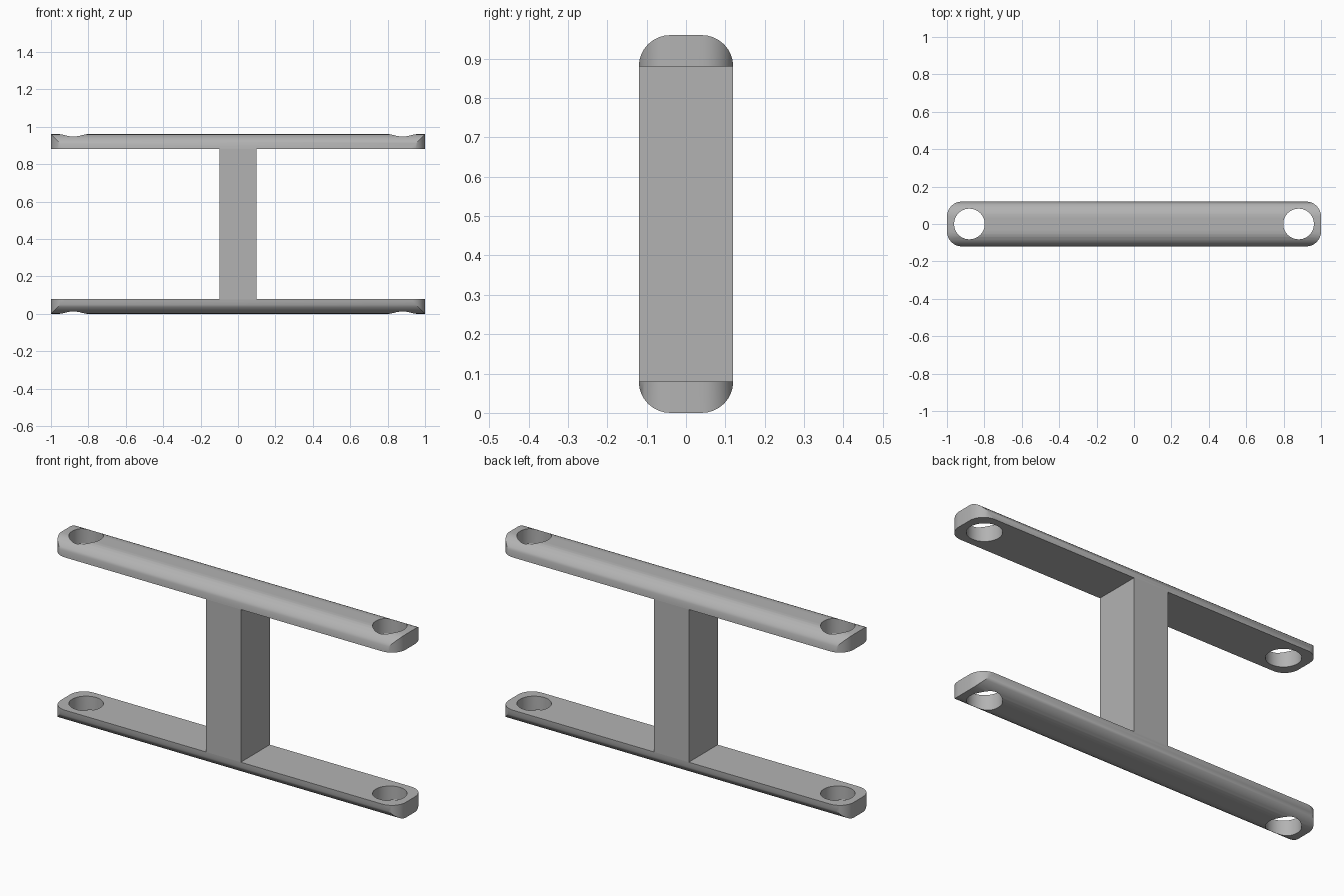
import bpy, bmesh
from mathutils import Matrix

HALF_LENGTH, HALF_WIDTH = 1.0, 0.12
HEIGHT, PLATE = 0.96, 0.08
WEB = 0.1
CORNER, HOLE_X, HOLE_R = 0.08, 0.88, 0.082

cube = bpy.data.objects.get("Cube")
if cube:
    bpy.data.objects.remove(cube, do_unlink=True)

grey = bpy.data.materials.new("plain grey")
grey.use_nodes = True
colour = (0.45, 0.45, 0.45, 1)
grey.diffuse_color = colour
grey.node_tree.nodes["Principled BSDF"].inputs["Base Color"].default_value = colour


def add_object(name, bm):
    bmesh.ops.recalc_face_normals(bm, faces=bm.faces)
    mesh = bpy.data.meshes.new(name)
    bm.to_mesh(mesh)
    bm.free()
    mesh.materials.append(grey)
    obj = bpy.data.objects.new(name, mesh)
    bpy.context.collection.objects.link(obj)
    return obj


# H-shaped body: half profile mirrored, then extruded front to back
top = HEIGHT - PLATE
half = [(HALF_LENGTH, 0), (HALF_LENGTH, PLATE), (WEB, PLATE),
        (WEB, top), (HALF_LENGTH, top), (HALF_LENGTH, HEIGHT)]
profile = half + [(-x, z) for x, z in reversed(half)]
bm = bmesh.new()
face = bm.faces.new([bm.verts.new((x, -HALF_WIDTH, z)) for x, z in profile])
extruded = bmesh.ops.extrude_face_region(bm, geom=[face], use_keep_orig=True)
moved = [v for v in extruded["geom"] if isinstance(v, bmesh.types.BMVert)]
bmesh.ops.translate(bm, verts=moved, vec=(0, 2 * HALF_WIDTH, 0))

# Rounded plate ends
ends = [e for e in bm.edges
        if all(abs(v.co.x) > HALF_LENGTH - 0.001 for v in e.verts)
        and abs(e.verts[0].co.y - e.verts[1].co.y) < 0.001]
bmesh.ops.bevel(bm, geom=ends, offset=CORNER, segments=8, profile=0.5,
                affect='EDGES')
body = add_object("double_ended_bracket", bm)

# Bolt holes through both plates
bm = bmesh.new()
for side in (-1, 1):
    bmesh.ops.create_cone(bm, cap_ends=True, segments=48, radius1=HOLE_R,
                          radius2=HOLE_R, depth=2 * HEIGHT,
                          matrix=Matrix.Translation((side * HOLE_X, 0, HEIGHT / 2)))
cutter = add_object("hole_cutter", bm)

bpy.ops.object.select_all(action='DESELECT')
bpy.context.view_layer.objects.active = body
body.select_set(True)
holes = body.modifiers.new("bolt_holes", 'BOOLEAN')
holes.operation = 'DIFFERENCE'
holes.solver = 'EXACT'
holes.object = cutter
bpy.ops.object.modifier_apply(modifier=holes.name)
bpy.data.objects.remove(cutter, do_unlink=True)
bpy.ops.object.shade_smooth_by_angle()
